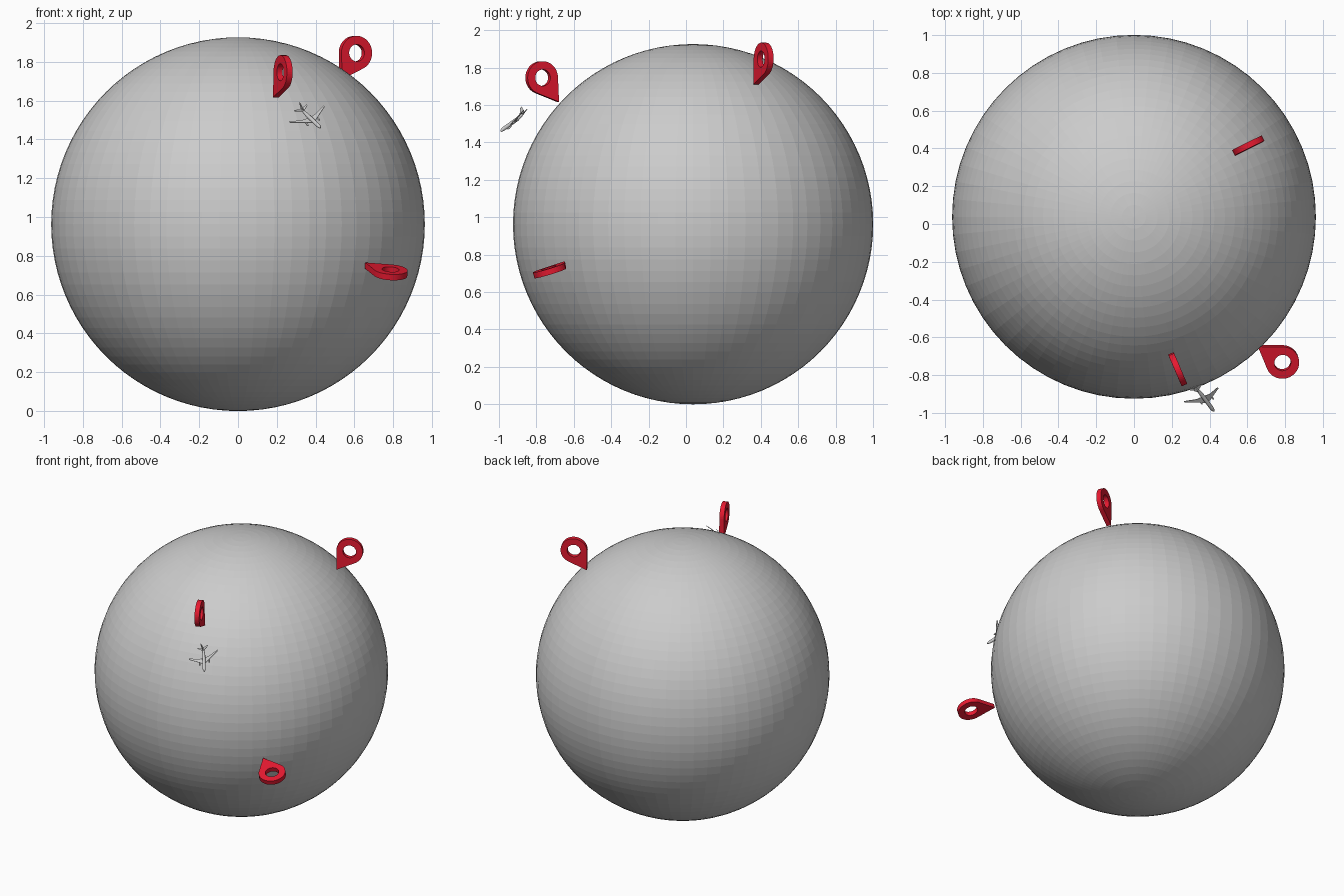
import bpy, bmesh
from math import pi, cos, sin, acos
from mathutils import Vector, Matrix

cube = bpy.data.objects.get("Cube")
if cube:
    bpy.data.objects.remove(cube, do_unlink=True)


def material(name, rgb):
    mat = bpy.data.materials.new(name)
    mat.use_nodes = True
    mat.diffuse_color = (*rgb, 1)
    mat.node_tree.nodes["Principled BSDF"].inputs["Base Color"].default_value = (*rgb, 1)
    return mat


GREY = material("globe grey", (0.6, 0.6, 0.6))
PLANE = material("aircraft grey", (0.6, 0.6, 0.6))
RED = material("pin red", (0.8, 0.01, 0.03))


def make(name, bm, mat, matrix=Matrix(), smooth=False):
    """Turn a bmesh into a placed object."""
    bmesh.ops.recalc_face_normals(bm, faces=bm.faces)
    mesh = bpy.data.meshes.new(name)
    bm.to_mesh(mesh)
    bm.free()
    mesh.materials.append(mat)
    if smooth:
        mesh.shade_smooth()
    obj = bpy.data.objects.new(name, mesh)
    obj.matrix_world = matrix
    bpy.context.collection.objects.link(obj)
    return obj


def frame(x, y, z, origin):
    """Matrix from three axes and an origin."""
    rot = Matrix((x, y, z)).transposed().to_4x4()
    return Matrix.Translation(origin) @ rot


# Globe
bm = bmesh.new()
bmesh.ops.create_uvsphere(bm, u_segments=64, v_segments=48, radius=0.963)
make("globe", bm, GREY, Matrix.Translation((0, 0.038, 0.963)))


# Map pins: a teardrop plate with a round hole, tip at the local origin
def pin(name, tip, axis, normal, head=0.088, hole=0.044, reach=0.16, thick=0.032):
    tangent = acos(-head / reach)
    steps = 48
    bm = bmesh.new()
    rings = []
    for y in (-thick / 2, thick / 2):
        for inner in (False, True):
            ring = []
            for i in range(steps):
                a = -pi + 2 * pi * i / steps
                r = head / cos(abs(a) - tangent) if abs(a) > tangent else head
                r = hole if inner else r
                ring.append(bm.verts.new((r * sin(a), y, reach + r * cos(a))))
            rings.append(ring)
    front_out, front_in, back_out, back_in = rings
    for p, q in ((front_out, front_in), (front_in, back_in),
                 (back_in, back_out), (back_out, front_out)):
        for i in range(steps):
            j = (i + 1) % steps
            bm.faces.new((p[i], p[j], q[j], q[i]))
    z = Vector(axis).normalized()
    y = Vector(normal)
    y = (y - z * y.dot(z)).normalized()
    make(name, bm, RED, frame(y.cross(z), y, z, tip))


pin("back_pin", (0.53, 0.375, 1.71), (0.075, 0.04, 0.135), (-0.43, 0.9, 0))
pin("upper_pin", (0.195, -0.685, 1.617), (0.038, -0.088, 0.131), (0.92, 0.39, 0))
pin("lower_pin", (0.655, -0.645, 0.75), (0.13, -0.085, -0.035), (0.05, -0.28, 0.96))

# Aircraft frame: local x forward, y to its left, z up, nose at the origin
forward = Vector((0.105, -0.14, -0.10)).normalized()
left = Vector((0.175, 0.075, 0.085))
left = (left - forward * left.dot(forward)).normalized()
AIR = frame(forward, left, forward.cross(left), (0.425, -0.993, 1.46))


def tube(name, profile, y=0, z=0, sides=16):
    """Lathe (x, radius, lift) stations along the flight axis."""
    bm = bmesh.new()
    rings = [[bm.verts.new((x, y + r * cos(2 * pi * i / sides),
                            z + lift + r * sin(2 * pi * i / sides)))
              for i in range(sides)] for x, r, lift in profile]
    for p, q in zip(rings, rings[1:]):
        for i in range(sides):
            j = (i + 1) % sides
            bm.faces.new((p[i], p[j], q[j], q[i]))
    bm.faces.new(rings[0])
    bm.faces.new(rings[-1])
    make(name, bm, PLANE, AIR, smooth=True)


def plate(name, points, offset):
    """Thin panel from an outline, thickened by an offset vector."""
    bm = bmesh.new()
    half = Vector(offset) / 2
    face = bm.faces.new([bm.verts.new(Vector(p) - half) for p in points])
    new = bmesh.ops.extrude_face_region(bm, geom=[face])["geom"]
    bmesh.ops.translate(bm, vec=offset,
                        verts=[v for v in new if isinstance(v, bmesh.types.BMVert)])
    make(name, bm, PLANE, AIR)


# Fuselage
tube("fuselage", [(0, 0.001, -0.002), (-0.004, 0.005, -0.001), (-0.015, 0.009, 0),
                  (-0.03, 0.0105, 0), (-0.13, 0.0105, 0), (-0.165, 0.007, 0.003),
                  (-0.195, 0.002, 0.006)])

# Wings, tailplanes and engines on both sides
for side, s in (("left", 1), ("right", -1)):
    plate(side + "_wing", [(-0.066, s * 0.005, -0.005), (-0.128, s * 0.105, 0.006),
                           (-0.137, s * 0.105, 0.006), (-0.113, s * 0.04, -0.001),
                           (-0.112, s * 0.005, -0.005)], (0, 0, 0.003))
    plate(side + "_tailplane", [(-0.165, s * 0.003, 0.005), (-0.19, s * 0.038, 0.008),
                                (-0.198, s * 0.038, 0.008), (-0.189, s * 0.003, 0.005)],
          (0, 0, 0.002))
    tube(side + "_engine", [(-0.068, 0.004, 0), (-0.075, 0.005, 0), (-0.095, 0.003, 0)],
         y=s * 0.035, z=-0.009, sides=10)

# Tail fin
plate("tail_fin", [(-0.155, 0, 0.007), (-0.19, 0, 0.04), (-0.202, 0, 0.04),
                   (-0.192, 0, 0.005)], (0, 0.002, 0))
